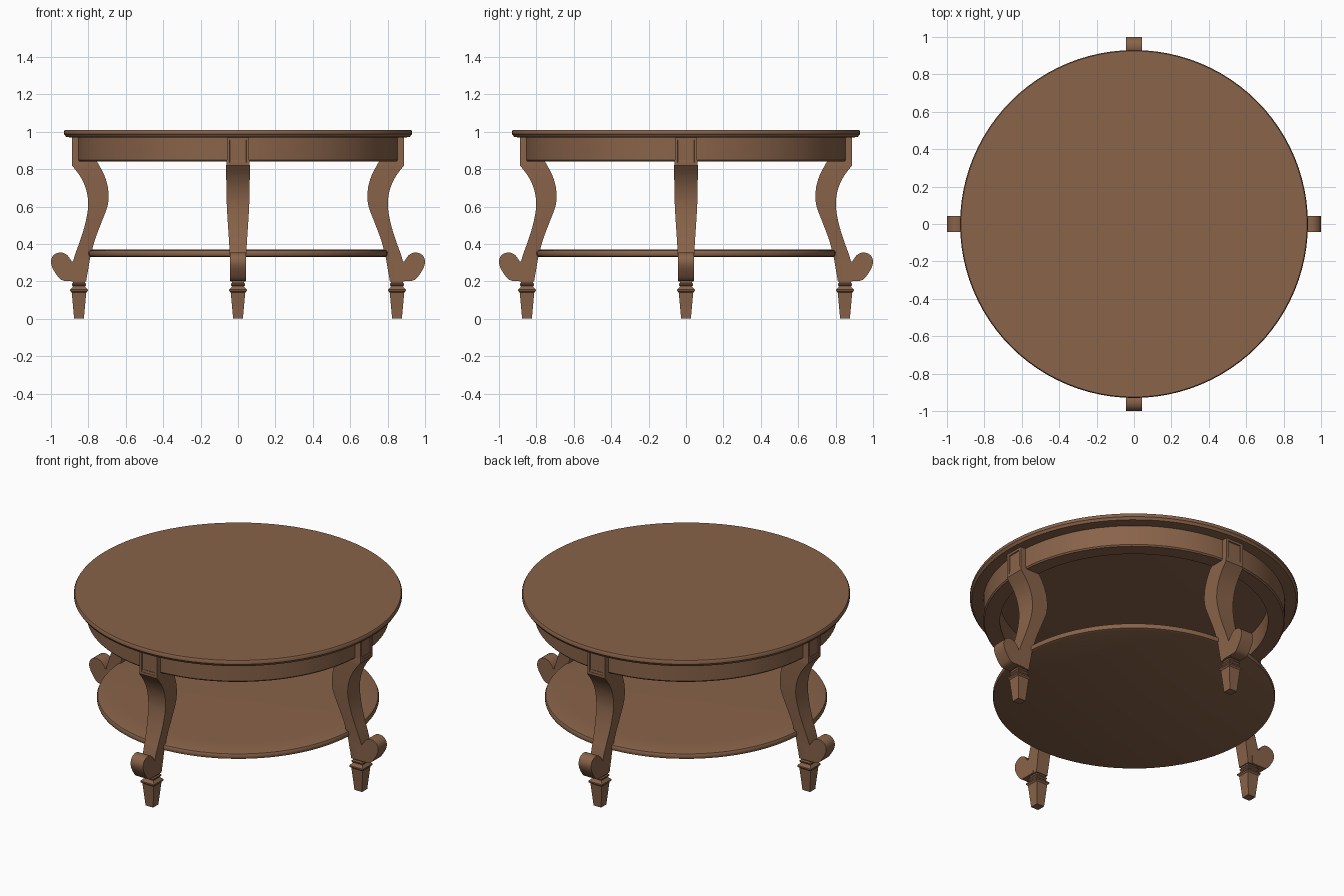
import bpy, bmesh, math
from mathutils import Matrix

cube = bpy.data.objects.get("Cube")
if cube:
    bpy.data.objects.remove(cube)

wood = bpy.data.materials.new("brown_wood")
wood.use_nodes = True
COLOUR = (0.25, 0.125, 0.067, 1)
wood.diffuse_color = COLOUR
bsdf = next(n for n in wood.node_tree.nodes if n.type == 'BSDF_PRINCIPLED')
bsdf.inputs["Base Color"].default_value = COLOUR
bsdf.inputs["Roughness"].default_value = 0.6


def finish(name, bm, turn=0.0):
    """Turn a bmesh into a smooth-shaded wooden object."""
    bmesh.ops.recalc_face_normals(bm, faces=bm.faces)
    bm.transform(Matrix.Rotation(turn, 4, 'Z'))
    mesh = bpy.data.meshes.new(name)
    bm.to_mesh(mesh)
    bm.free()
    mesh.materials.append(wood)
    obj = bpy.data.objects.new(name, mesh)
    bpy.context.collection.objects.link(obj)
    bpy.ops.object.select_all(action='DESELECT')
    obj.select_set(True)
    bpy.context.view_layer.objects.active = obj
    bpy.ops.object.shade_smooth_by_angle(angle=math.radians(35))
    return obj


def bridge(bm, rings):
    for a, b in zip(rings, rings[1:]):
        n = len(a)
        for i in range(n):
            j = (i + 1) % n
            bm.faces.new((a[i], a[j], b[j], b[i]))


def lathe(profile, sides, centre=0.0, phase=0.0, closed=False):
    """Revolve (radius, z) points about a vertical axis at x = centre."""
    bm = bmesh.new()
    rings = []
    for r, z in profile:
        angles = [phase + math.tau * i / sides for i in range(sides)]
        rings.append([bm.verts.new((centre + r * math.cos(a), r * math.sin(a), z)) for a in angles])
    if closed:
        bridge(bm, rings + rings[:1])
    else:
        bridge(bm, rings)
        bm.faces.new(rings[0])
        bm.faces.new(rings[-1])
    return bm


def smooth_path(points, steps=5):
    """Catmull-Rom interpolation of tuples."""
    p = [points[0]] + points + [points[-1]]
    out = []
    for k in range(1, len(p) - 2):
        for s in range(steps):
            t = s / steps
            out.append(tuple(
                0.5 * (2 * b + (c - a) * t + (2 * a - 5 * b + 4 * c - d) * t * t
                       + (3 * b - a - 3 * c + d) * t ** 3)
                for a, b, c, d in zip(*p[k - 1:k + 3])))
    return out + [points[-1]]


# Round parts
finish("table_top", lathe([(0.90, 0.97), (0.92, 0.972), (0.925, 0.982), (0.93, 0.987),
                           (0.93, 1.002), (0.925, 1.01)], 96))
finish("apron_ring", lathe([(0.76, 0.84), (0.848, 0.84), (0.855, 0.848), (0.855, 0.972),
                            (0.76, 0.972)], 96, closed=True))
finish("lower_shelf", lathe([(0.785, 0.33), (0.797, 0.335), (0.80, 0.345), (0.80, 0.355),
                             (0.795, 0.365), (0.78, 0.369), (0.66, 0.371)], 96))

# Leg sections: height, inner radius, outer radius, half width
SECTIONS = [(0.82, 0.742, 0.888, 0.063), (0.76, 0.712, 0.843, 0.063),
            (0.69, 0.694, 0.812, 0.062), (0.61, 0.696, 0.801, 0.06),
            (0.52, 0.728, 0.814, 0.055), (0.43, 0.762, 0.84, 0.049),
            (0.34, 0.787, 0.872, 0.044), (0.27, 0.80, 0.89, 0.042),
            (0.20, 0.812, 0.89, 0.04)]
SCROLL = [(0.888, 0.305), (0.91, 0.337), (0.935, 0.352), (0.965, 0.352), (0.99, 0.335),
          (1.0, 0.305), (0.992, 0.272), (0.97, 0.235), (0.95, 0.211), (0.93, 0.203)]
FOOT = [(0.026, 0), (0.038, 0.132), (0.039, 0.14), (0.047, 0.148), (0.047, 0.156),
        (0.035, 0.168), (0.033, 0.174), (0.038, 0.18), (0.038, 0.186), (0.032, 0.192),
        (0.032, 0.205)]


def curved_leg():
    bm = bmesh.new()
    rings = []
    for z, inner, outer, w in [(0.85, 0.76, 0.885, 0.06)] + smooth_path(SECTIONS):
        rings.append([bm.verts.new(c) for c in
                      ((inner, -w, z), (outer, -w, z), (outer, w, z), (inner, w, z))])
    bridge(bm, rings)
    bm.faces.new(rings[0])
    bm.faces.new(rings[-1])
    return bm


def scroll():
    bm = bmesh.new()
    outline = [(0.84, 0.203), (0.84, 0.305)] + smooth_path(SCROLL, 3)
    face = bm.faces.new([bm.verts.new((r, -0.043, z)) for r, z in outline])
    side = bmesh.ops.extrude_face_region(bm, geom=[face])
    verts = [v for v in side["geom"] if isinstance(v, bmesh.types.BMVert)]
    bmesh.ops.translate(bm, verts=verts, vec=(0, 0.086, 0))
    return bm


def panel_block():
    bm = bmesh.new()
    size = Matrix.Diagonal((0.118, 0.12, 0.152, 1))
    bmesh.ops.create_cube(bm, size=1, matrix=Matrix.Translation((0.829, 0, 0.896)) @ size)
    bm.faces.ensure_lookup_table()
    front = max(bm.faces, key=lambda f: f.calc_center_median().x)
    bmesh.ops.inset_region(bm, faces=[front], thickness=0.022)
    bmesh.ops.inset_region(bm, faces=[front], thickness=0.003, depth=-0.006)
    return bm


# Four legs around the table
for i, side in enumerate(("left", "back", "right", "front")):
    turn = i * math.pi / 2
    finish(side + "_leg", curved_leg(), turn)
    finish(side + "_leg_scroll", scroll(), turn)
    finish(side + "_leg_block", panel_block(), turn)
    square = [(r * math.sqrt(2), z) for r, z in FOOT]
    finish(side + "_foot", lathe(square, 4, 0.85, math.pi / 4), turn)
